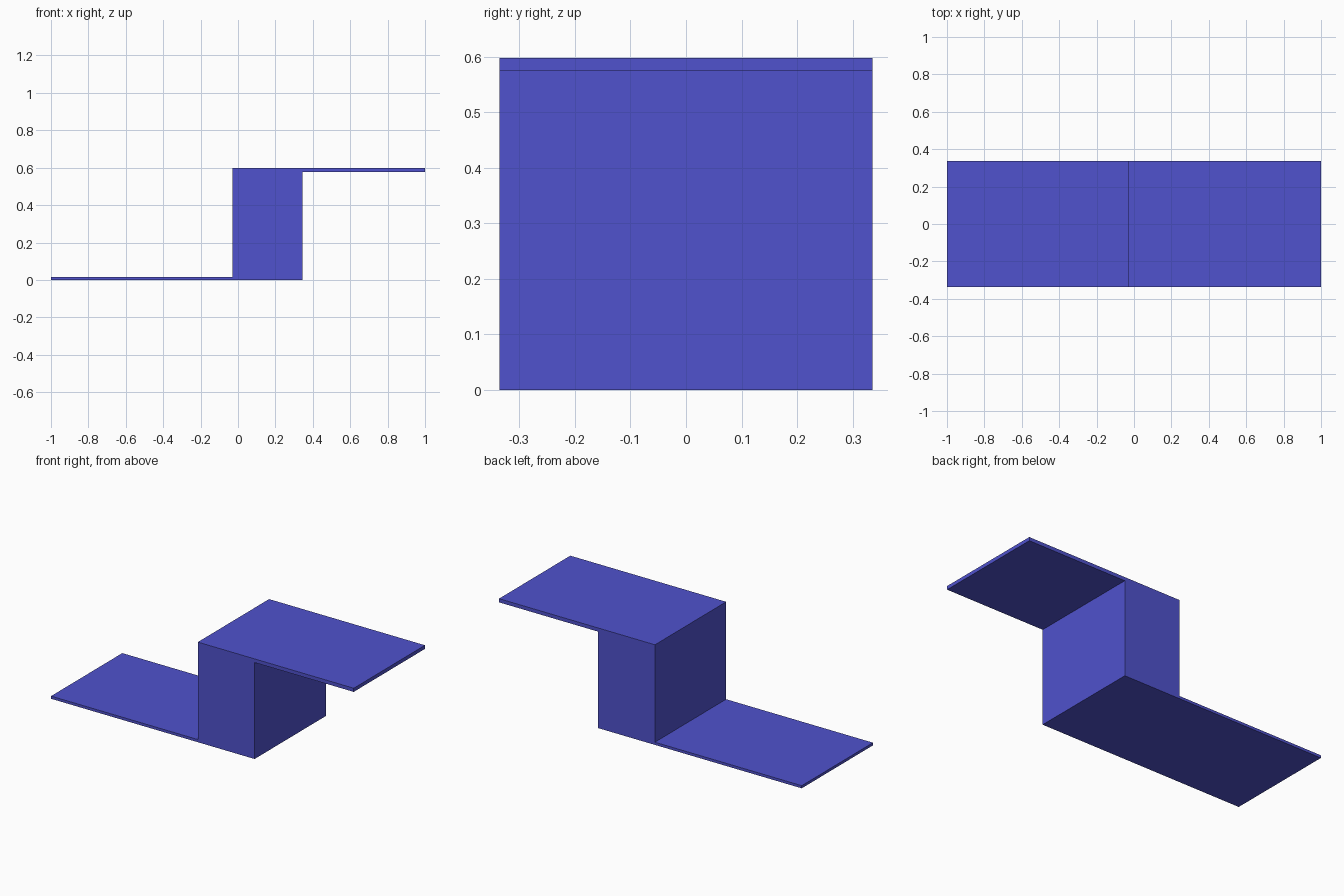
import bpy
import bmesh

cube = bpy.data.objects.get("Cube")
if cube:
    bpy.data.objects.remove(cube, do_unlink=True)

# Single flat colour
blue = bpy.data.materials.new("violet_blue")
blue.use_nodes = True
colour = (0.08, 0.085, 0.61, 1.0)
blue.diffuse_color = colour
blue.node_tree.nodes["Principled BSDF"].inputs["Base Color"].default_value = colour

# Main dimensions
half_depth = 0.336
left_edge, right_edge = -1.0, 1.0
block_start, block_end = -0.03, 0.345
height = 0.598
lower_top, upper_bottom = 0.016, 0.576

# Stepped outline: lower shelf, central block, upper shelf
outline = [
    (left_edge, 0), (block_end, 0), (block_end, upper_bottom),
    (right_edge, upper_bottom), (right_edge, height),
    (block_start, height), (block_start, lower_top), (left_edge, lower_top),
]

# Extrude the outline through the depth
bm = bmesh.new()
front = bm.faces.new([bm.verts.new((x, -half_depth, z)) for x, z in outline])
extruded = bmesh.ops.extrude_face_region(bm, geom=[front])["geom"]
back_verts = [g for g in extruded if isinstance(g, bmesh.types.BMVert)]
bmesh.ops.translate(bm, verts=back_verts, vec=(0, 2 * half_depth, 0))
bmesh.ops.recalc_face_normals(bm, faces=bm.faces)

mesh = bpy.data.meshes.new("stepped_shelf")
bm.to_mesh(mesh)
bm.free()
mesh.materials.append(blue)
shelf = bpy.data.objects.new("stepped_shelf", mesh)
bpy.context.collection.objects.link(shelf)
